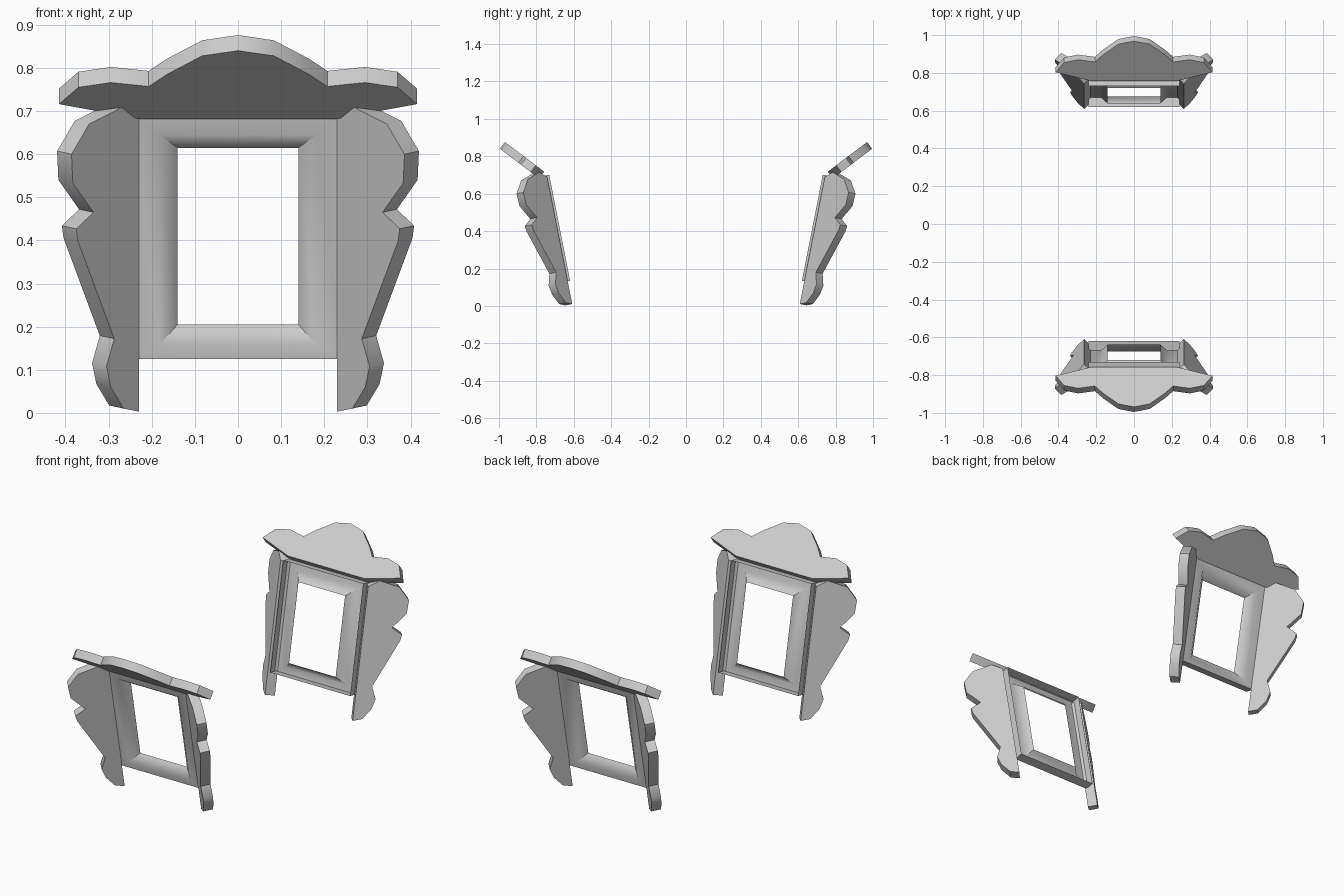
import bpy, bmesh
from mathutils import Vector

if "Cube" in bpy.data.objects:
    bpy.data.objects.remove(bpy.data.objects["Cube"])


def hinge_y(z):
    # y of the leaning front plane at height z (top leans outwards)
    return -0.785 + 0.197 * (0.715 - z)


def finish(bm, name, angle):
    bmesh.ops.recalc_face_normals(bm, faces=bm.faces)
    me = bpy.data.meshes.new(name)
    bm.to_mesh(me)
    bm.free()
    ob = bpy.data.objects.new(name, me)
    bpy.context.collection.objects.link(ob)
    bpy.ops.object.select_all(action='DESELECT')
    ob.select_set(True)
    bpy.context.view_layer.objects.active = ob
    bpy.ops.object.shade_smooth_by_angle(angle=angle)
    return ob


def board(name, pts, offset, side):
    # flat cut-out board given thickness; side = +1 front unit, -1 back unit
    bm = bmesh.new()
    face = bm.faces.new([bm.verts.new(p) for p in pts])
    ext = bmesh.ops.extrude_face_region(bm, geom=[face], use_keep_orig=True)
    bmesh.ops.translate(bm, vec=offset,
                        verts=[g for g in ext["geom"] if isinstance(g, bmesh.types.BMVert)])
    for v in bm.verts:
        v.co.y *= side
    return finish(bm, name, 0.65)


def window_frame(name, side):
    # open-backed box: wall rim, front edge, chamfer edge, opening
    rings = [(0.24, 0.125, 0.692, 0.05), (0.24, 0.125, 0.692, 0.0),
             (0.182, 0.158, 0.645, 0.0), (0.14, 0.196, 0.606, 0.045)]
    bm = bmesh.new()
    prev = None
    for w, lo, hi, d in rings:
        ring = [bm.verts.new((x, side * (hinge_y(s) + 0.981 * d), s + 0.193 * d))
                for x, s in ((-w, lo), (w, lo), (w, hi), (-w, hi))]
        if prev:
            for i in range(4):
                j = (i + 1) % 4
                bm.faces.new((prev[i], prev[j], ring[j], ring[i]))
        prev = ring
    # orientation of the open shell: front faces look outwards
    ob = finish(bm, name, 0.95)
    return ob


# scalloped outlines as seen from the front (x, z)
wing = [(0.23, 0.003), (0.265, 0.01), (0.295, 0.06), (0.305, 0.108), (0.287, 0.172),
        (0.371, 0.398), (0.375, 0.427), (0.335, 0.465), (0.383, 0.533), (0.386, 0.6),
        (0.345, 0.67), (0.27, 0.708), (0.23, 0.682)]
crest_half = [(0.23, 0.682), (0.415, 0.716), (0.37, 0.755), (0.295, 0.766), (0.207, 0.757),
              (0.165, 0.785), (0.083, 0.828)]
crest = crest_half + [(0, 0.84)] + [(-x, z) for x, z in reversed(crest_half)]

for label, side in (("front", 1), ("back", -1)):
    window_frame(label + "_window_frame", side)

    # side wings flaring outwards from the frame
    for hand, sx in (("right", 1), ("left", -1)):
        pts = [Vector((sx * x, hinge_y(z) - 0.92 * (x - 0.23), z)) for x, z in wing]
        n = Vector((sx * 0.92, 1, 0.197)).normalized() * 0.05
        board(f"{label}_{hand}_wing", pts, n, side)

    # crest canopy above
    pts = [Vector((x, -0.785 - 1.33 * (z - 0.682), z)) for x, z in crest]
    board(label + "_crest", pts, Vector((0, 0.027, 0.036)), side)
